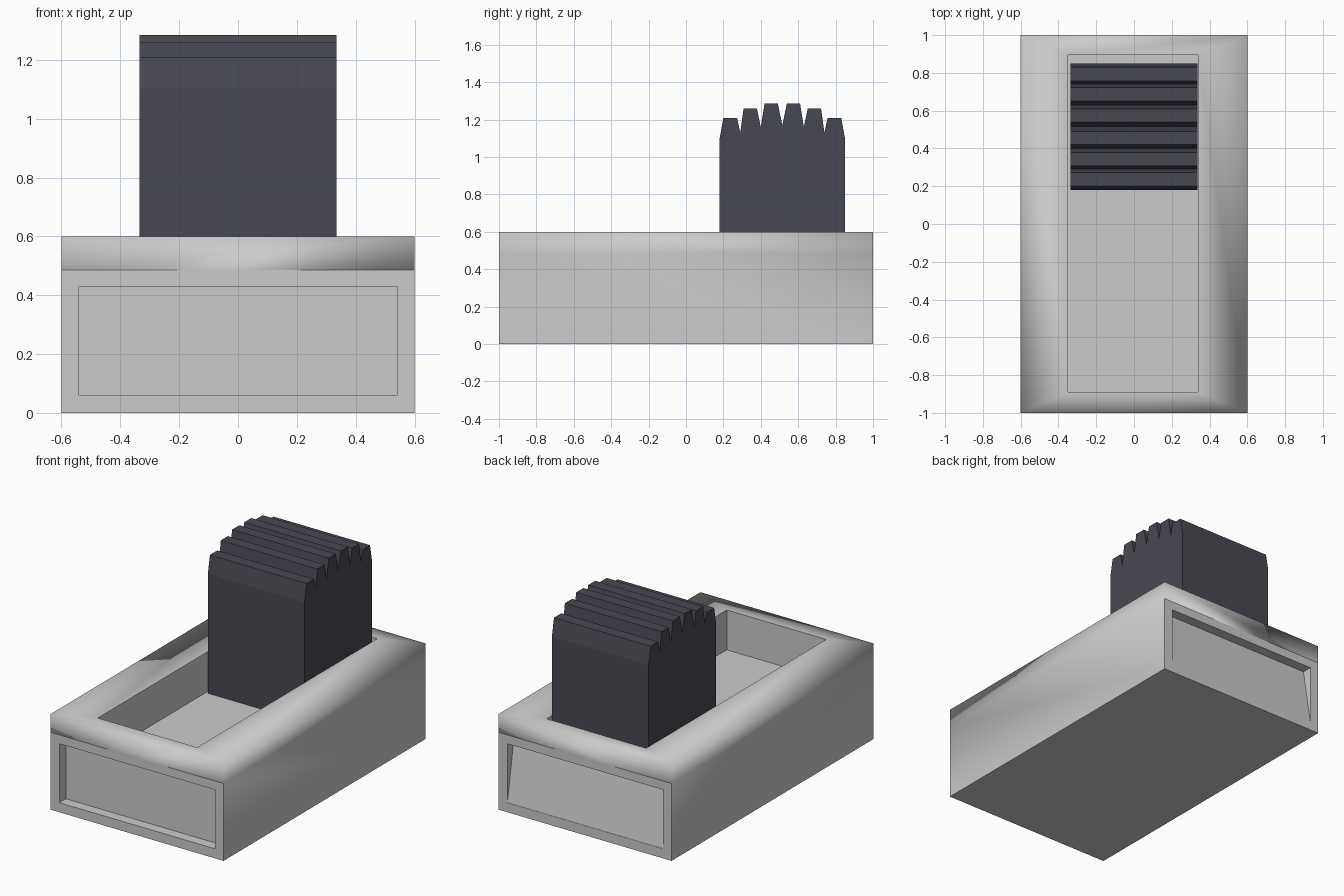
import bpy, bmesh

if "Cube" in bpy.data.objects:
    bpy.data.objects.remove(bpy.data.objects["Cube"])


def finish(bm, name, mat=None):
    bmesh.ops.remove_doubles(bm, verts=bm.verts, dist=1e-5)
    bmesh.ops.recalc_face_normals(bm, faces=bm.faces)
    me = bpy.data.meshes.new(name)
    bm.to_mesh(me)
    bm.free()
    ob = bpy.data.objects.new(name, me)
    bpy.context.collection.objects.link(ob)
    if mat:
        me.materials.append(mat)
    return ob


def face(bm, pts, smooth=False):
    f = bm.faces.new([bm.verts.new(p) for p in pts])
    f.smooth = smooth


def band(bm, a, b, smooth=False):
    """Join two matching four-point loops with quads."""
    for i in range(4):
        j = (i + 1) % 4
        face(bm, [a[i], a[j], b[j], b[i]], smooth)


def rect_z(x0, x1, y0, y1, z):
    return [(x0, y0, z), (x1, y0, z), (x1, y1, z), (x0, y1, z)]


def rect_y(x, z0, z1, y0, y1):
    """Upright rectangle: y0 at its bottom edge, y1 at its top edge."""
    return [(-x, y0, z0), (x, y0, z0), (x, y1, z1), (-x, y1, z1)]


W, L, H, LIP, FLOOR = 0.6, 1.0, 0.6, 0.485, 0.35
bm = bmesh.new()

# Underside and long sides
face(bm, rect_z(-W, W, -L, L, 0))
for x in (-W, W):
    face(bm, [(x, -L, 0), (x, L, 0), (x, L, LIP), (x, L, H),
              (x, -L, H), (x, -L, LIP)], True)

# Soft-shaded top rim around the slider well
well = rect_z(-0.35, 0.34, -0.89, 0.895, H)
well_floor = rect_z(-0.35, 0.34, -0.89, 0.895, FLOOR)
band(bm, rect_z(-W, W, -L, L, H), well, True)
band(bm, well, well_floor)
face(bm, well_floor)

# End walls: soft lip above a flat panel with a recess
# (front recess is square, back recess slopes out to nothing at the bottom)
for s, low_depth in ((-1, 0.065), (1, 0.002)):
    y = s * L
    face(bm, rect_y(W, LIP, H, y, y), True)
    opening = rect_y(0.54, 0.06, 0.43, y, y)
    inner = rect_y(0.54, 0.06, 0.43, y - s * low_depth, y - s * 0.065)
    band(bm, rect_y(W, 0, LIP, y, y), opening)
    band(bm, opening, inner)
    face(bm, inner)

finish(bm, "switch_housing")

# Ridged slider: side profile (y, z) mirrored about its middle, extruded in x
dark = bpy.data.materials.new("dark_plastic")
dark.diffuse_color = (0.064, 0.064, 0.085, 1)
dark.use_nodes = True
dark.node_tree.nodes["Principled BSDF"].inputs["Base Color"].default_value = dark.diffuse_color
MID = 0.515
half = [(0.18, FLOOR), (0.18, 1.10), (0.20, 1.21), (0.273, 1.21), (0.29, 1.13),
        (0.308, 1.26), (0.379, 1.26), (0.40, 1.16), (0.42, 1.285),
        (0.491, 1.285)]
profile = half + [(MID, 1.17)] + [(2 * MID - y, z) for y, z in reversed(half)]
bm = bmesh.new()
face(bm, [(-0.335, y, z) for y, z in profile])
out = bmesh.ops.extrude_face_region(bm, geom=bm.faces[:], use_keep_orig=True)
bmesh.ops.translate(bm, vec=(0.67, 0, 0),
                    verts=[g for g in out["geom"] if isinstance(g, bmesh.types.BMVert)])
finish(bm, "ridged_slider", dark)
